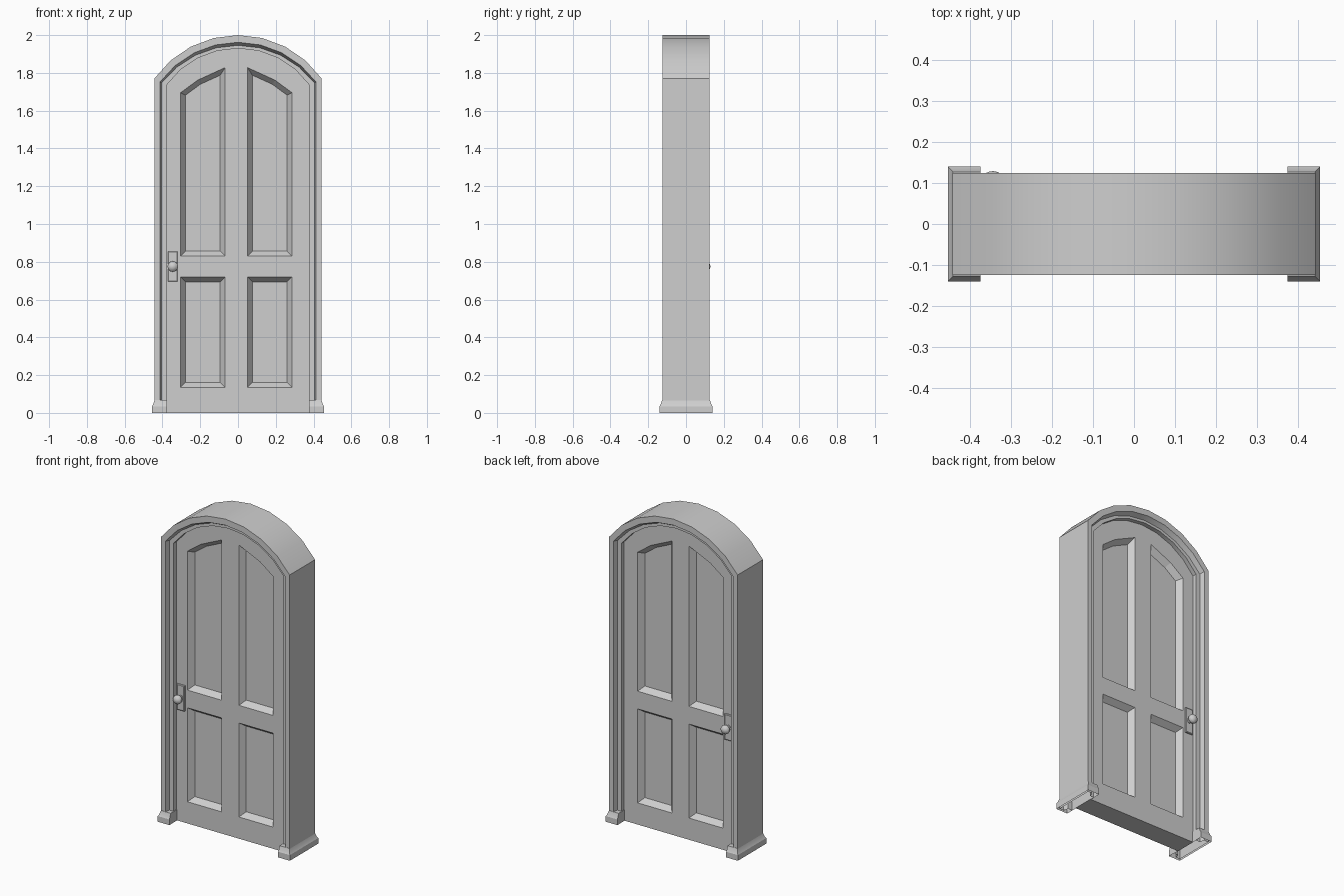
import bpy, bmesh, math
from mathutils import Vector

if "Cube" in bpy.data.objects:
    bpy.data.objects.remove(bpy.data.objects["Cube"], do_unlink=True)

grey = bpy.data.materials.new("plain_grey")
grey.use_nodes = True
grey.diffuse_color = (0.62, 0.62, 0.62, 1)
grey.node_tree.nodes["Principled BSDF"].inputs["Base Color"].default_value = (0.62, 0.62, 0.62, 1)

DOOR_FRONT, DOOR_BACK = -0.063, 0.068
RECESS, BEVEL = 0.035, 0.026


def loft(bm, rings, closed=True, cap_start=False, cap_end=False):
    """Skin a list of point rings with quads, optionally capping the ends."""
    rows = [[bm.verts.new(p) for p in ring] for ring in rings]
    n = len(rows[0])
    for a, b in zip(rows, rows[1:]):
        for i in range(n if closed else n - 1):
            j = (i + 1) % n
            bm.faces.new((a[i], a[j], b[j], b[i]))
    if cap_start:
        bm.faces.new(rows[0])
    if cap_end:
        bm.faces.new(rows[-1])


def finish(bm, name, smooth=True):
    bmesh.ops.recalc_face_normals(bm, faces=bm.faces)
    mesh = bpy.data.meshes.new(name)
    bm.to_mesh(mesh)
    bm.free()
    mesh.materials.append(grey)
    obj = bpy.data.objects.new(name, mesh)
    bpy.context.collection.objects.link(obj)
    bpy.ops.object.select_all(action='DESELECT')
    obj.select_set(True)
    bpy.context.view_layer.objects.active = obj
    if smooth:
        bpy.ops.object.shade_smooth_by_angle(angle=math.radians(25))
    return obj


def arch(half, spring, top, y, segments=8):
    """Outline of an arched opening, from the left foot round to the right foot."""
    rise = top - spring
    radius = (half ** 2 + rise ** 2) / (2 * rise)
    sweep = math.asin(half / radius)
    pts = [(-half, y, 0)]
    for i in range(segments + 1):
        a = sweep * (2 * i / segments - 1)
        pts.append((radius * math.sin(a), y, top - radius + radius * math.cos(a)))
    return pts + [(half, y, 0)]


def inset(poly, d):
    """Mitred inset of a counter-clockwise convex polygon."""
    out = []
    for i, p in enumerate(poly):
        e1 = (p - poly[i - 1]).normalized()
        e2 = (poly[(i + 1) % len(poly)] - p).normalized()
        n1, n2 = Vector((-e1.y, e1.x)), Vector((-e2.y, e2.x))
        out.append(p + (n1 + n2) * d / (1 + n1.dot(n2)))
    return out


# Frame: moulded section (half width, spring height, crown height, depth)
outer = (0.443, 1.77, 2.0)
lip = (0.413, 1.752, 1.962)
stop = (0.405, 1.747, 1.946)
opening = (0.378, 1.736, 1.93)
section = [(opening, 0.06), (opening, 0.095), (stop, 0.095), (lip, 0.125), (outer, 0.125)]
bm = bmesh.new()
rings = [arch(*shape, -y) for shape, y in section]
rings += [arch(*shape, y) for shape, y in reversed(section)]
loft(bm, rings, closed=False)
finish(bm, "arched_frame")

# Door leaf
bm = bmesh.new()
loft(bm, [arch(*opening, DOOR_FRONT), arch(*opening, DOOR_BACK)], cap_start=True, cap_end=True)
door = finish(bm, "door_leaf", smooth=False)

# Bevelled panel recesses, cut into both sides of the leaf
lower = [(0.05, 0.135), (0.286, 0.135), (0.286, 0.72), (0.05, 0.72)]
upper = [(0.05, 0.83), (0.286, 0.83), (0.286, 1.695), (0.195, 1.762), (0.05, 1.828)]
bm = bmesh.new()
for panel in (lower, upper):
    right_side = [Vector(p) for p in panel]
    left_side = [Vector((-0.018 - x, z)) for x, z in reversed(panel)]
    for poly in (right_side, left_side):
        for face, inward in ((DOOR_FRONT, 1), (DOOR_BACK, -1)):
            steps = []
            for t in (-0.3, 1):
                y = face + inward * RECESS * t
                steps.append([(p.x, y, p.y) for p in inset(poly, BEVEL * t)])
            loft(bm, steps, cap_start=True, cap_end=True)
cutter = finish(bm, "panel_cutter", smooth=False)
cutter.hide_render = True
cut = door.modifiers.new("panels", 'BOOLEAN')
cut.operation = 'DIFFERENCE'
cut.solver = 'EXACT'
cut.object = cutter
bpy.context.view_layer.objects.active = door
bpy.ops.object.modifier_apply(modifier=cut.name)
bpy.data.objects.remove(cutter, do_unlink=True)

# Plinth blocks at the foot of each jamb, open underneath
for side, name in ((-1, "right_plinth"), (1, "left_plinth")):
    bm = bmesh.new()
    rings = []
    for z, grow in ((0, 0.014), (0.035, 0.014), (0.045, 0.008), (0.068, 0.001)):
        x0, x1, y = side * 0.375, side * (0.441 + grow), 0.126 + grow
        rings.append([(x0, -y, z), (x1, -y, z), (x1, y, z), (x0, y, z)])
    loft(bm, rings, cap_end=True)
    finish(bm, name)

# Lock plate and turned knob on each side
KNOB_X, KNOB_Z = -0.345, 0.775
knob_profile = [(0.018, 0.0), (0.018, 0.014), (0.011, 0.018), (0.011, 0.024)]
knob_profile += [(0.028 * math.sin(a), 0.039 - 0.022 * math.cos(a))
                 for a in [math.radians(d) for d in (40, 65, 90, 115, 140, 160, 179)]]
for face, out, name in ((DOOR_FRONT, -1, "front"), (DOOR_BACK, 1, "back")):
    bm = bmesh.new()
    rings = []
    for depth, shrink in ((0, 0), (0.007, 0), (0.01, 0.004)):
        w, h, y = 0.026 - shrink, 0.08 - shrink, face + out * depth
        rings.append([(KNOB_X + sx * w, y, KNOB_Z + sz * h)
                      for sx, sz in ((-1, -1), (1, -1), (1, 1), (-1, 1))])
    loft(bm, rings, cap_end=True)
    finish(bm, name + "_lock_plate", smooth=False)

    bm = bmesh.new()
    rings = []
    for r, depth in knob_profile:
        turn = [2 * math.pi * i / 16 for i in range(16)]
        rings.append([(KNOB_X + r * math.cos(a), face + out * depth, KNOB_Z + r * math.sin(a))
                      for a in turn])
    loft(bm, rings, cap_start=True, cap_end=True)
    finish(bm, name + "_knob")
